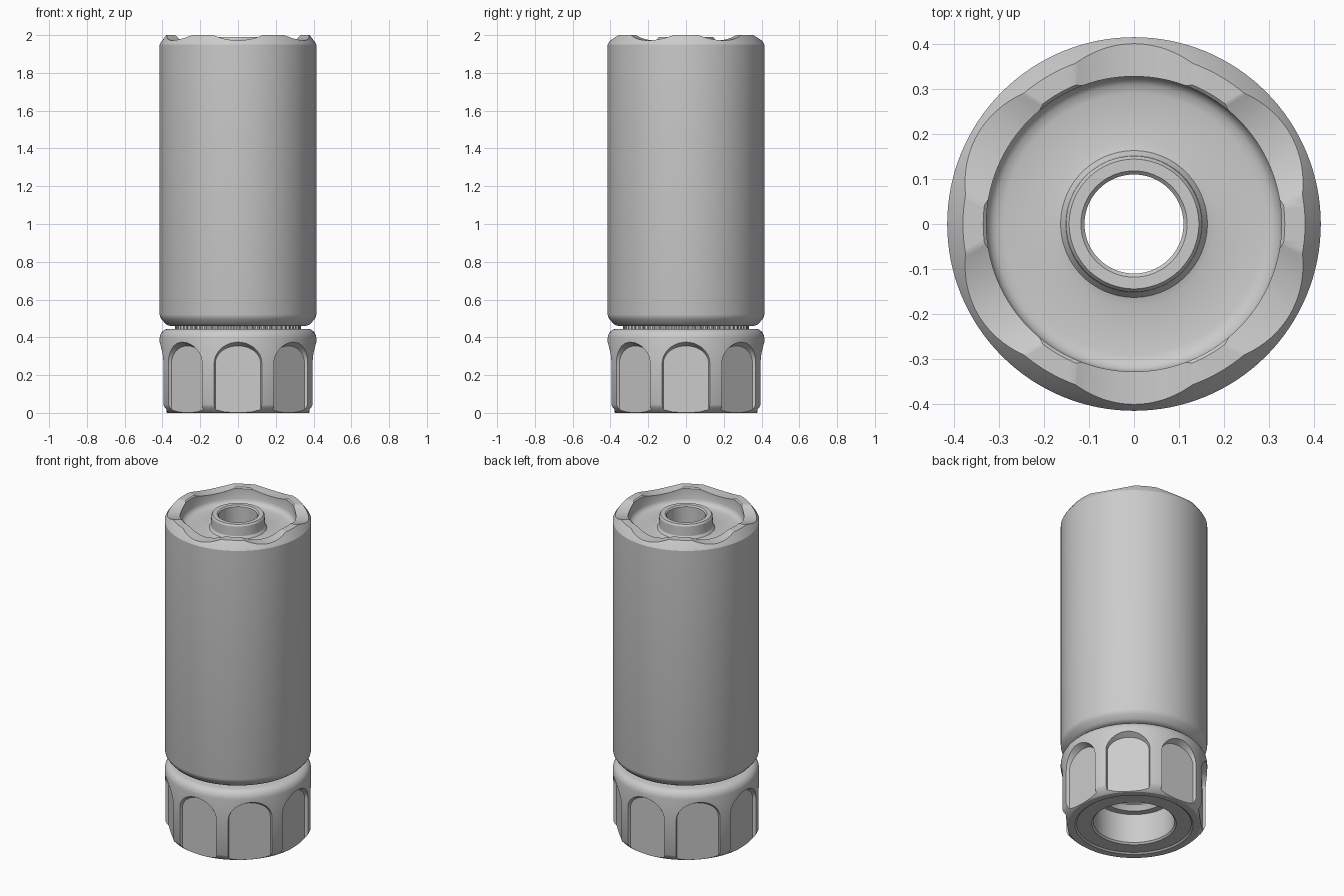
import bpy, bmesh, math

if "Cube" in bpy.data.objects:
    bpy.data.objects.remove(bpy.data.objects["Cube"])


def make_object(name, bm):
    bmesh.ops.recalc_face_normals(bm, faces=bm.faces)
    me = bpy.data.meshes.new(name)
    bm.to_mesh(me)
    bm.free()
    ob = bpy.data.objects.new(name, me)
    bpy.context.collection.objects.link(ob)
    return ob


def lathe(name, profile, seg=128, wobble=None):
    """Revolve a closed (radius, z) profile; wobble(i) scales outer radii."""
    bm = bmesh.new()
    rings = []
    for i in range(seg):
        a = 2 * math.pi * i / seg
        k = wobble(i) if wobble else 1
        rings.append([bm.verts.new((r * k * math.cos(a), r * k * math.sin(a), z))
                      for r, z in profile])
    n = len(profile)
    for i in range(seg):
        p, q = rings[i], rings[(i + 1) % seg]
        for j in range(n):
            bm.faces.new((p[j], q[j], q[(j + 1) % n], p[(j + 1) % n]))
    return make_object(name, bm)


def radial_cutters(name, inner, outer, r0, r1, angles):
    """Loft two (sideways, z) outlines outward along each angle."""
    bm = bmesh.new()
    for a in angles:
        c, s = math.cos(a), math.sin(a)
        loops = [[bm.verts.new((r * c - u * s, r * s + u * c, z)) for u, z in line]
                 for line, r in ((inner, r0), (outer, r1))]
        n = len(inner)
        for j in range(n):
            k = (j + 1) % n
            bm.faces.new((loops[0][j], loops[0][k], loops[1][k], loops[1][j]))
        bm.faces.new(loops[0])
        bm.faces.new(loops[1])
    ob = make_object(name, bm)
    ob.hide_render = True
    return ob


def cut(ob, cutter):
    m = ob.modifiers.new("cut", 'BOOLEAN')
    m.operation, m.solver, m.object = 'DIFFERENCE', 'EXACT', cutter
    bpy.context.view_layer.objects.active = ob
    bpy.ops.object.modifier_apply(modifier=m.name)
    bpy.data.objects.remove(cutter)


def smooth(ob):
    bpy.ops.object.select_all(action='DESELECT')
    ob.select_set(True)
    bpy.context.view_layer.objects.active = ob
    bpy.ops.object.shade_smooth_by_angle(angle=math.radians(30))


def arch(w, top, spring):
    pts = [(w, -0.03)]
    for i in range(25):
        t = math.pi * i / 24
        pts.append((w * math.cos(t), spring + (top - spring) * math.sin(t)))
    return pts + [(-w, -0.03)]


# Main tube with recessed end cap and raised bore boss
body = lathe("tube_body", [
    (0.11, 0.44), (0.32, 0.44), (0.32, 0.46), (0.355, 0.46), (0.372, 0.464),
    (0.384, 0.472), (0.405, 0.496), (0.412, 0.508), (0.415, 0.522),
    (0.415, 1.95), (0.408, 1.962), (0.38, 2.0),
    (0.335, 2.0), (0.328, 1.993), (0.328, 1.93), (0.322, 1.915), (0.31, 1.905),
    (0.29, 1.90), (0.18, 1.90), (0.163, 1.905), (0.153, 1.92), (0.151, 1.98),
    (0.144, 1.99), (0.118, 1.99), (0.11, 1.982)])

# Six shallow scoops around the top rim
R, depth = 0.316, 0.028
scoop = []
for i in range(21):
    u = -0.137 + 0.274 * i / 20
    scoop.append((u, 2 - depth + R - math.sqrt(R * R - u * u)))
scoop += [(0.137, 2.02), (-0.137, 2.02)]
cut(body, radial_cutters("rim_scoops", scoop, scoop, 0.30, 0.46,
                         [math.radians(30 + 60 * i) for i in range(6)]))

# Finely toothed ratchet ring in the gap
teeth = lathe("ratchet_ring", [(0.20, 0.43), (0.325, 0.43), (0.325, 0.463), (0.20, 0.463)],
              seg=240, wobble=lambda i: 1.025 if i % 4 < 2 else 1.0)

# Lock collar with stepped, threaded socket
thread = []
for i in range(8):
    z = 0.215 + 0.028 * i
    thread += [(0.18, z), (0.168, z + 0.014)]
collar = lathe("lock_collar", [
    (0.24, 0.008), (0.325, 0.008), (0.335, 0.0), (0.375, 0.0), (0.385, 0.006),
    (0.408, 0.03), (0.415, 0.045), (0.415, 0.395), (0.412, 0.412), (0.404, 0.427),
    (0.390, 0.440), (0.372, 0.445), (0.17, 0.445)]
    + thread[::-1] + [(0.19, 0.20), (0.23, 0.20), (0.23, 0.018)])

# Eight arched grip flats
slope = (0.134 - 0.119) / (0.415 - 0.378)
grow = slope * (0.45 - 0.378)
cut(collar, radial_cutters("grip_flats", arch(0.119, 0.355, 0.265),
                           arch(0.119 + grow, 0.355 + grow * 1.3, 0.265), 0.378, 0.45,
                           [math.radians(45 * i) for i in range(8)]))

for ob in (body, collar):
    smooth(ob)
